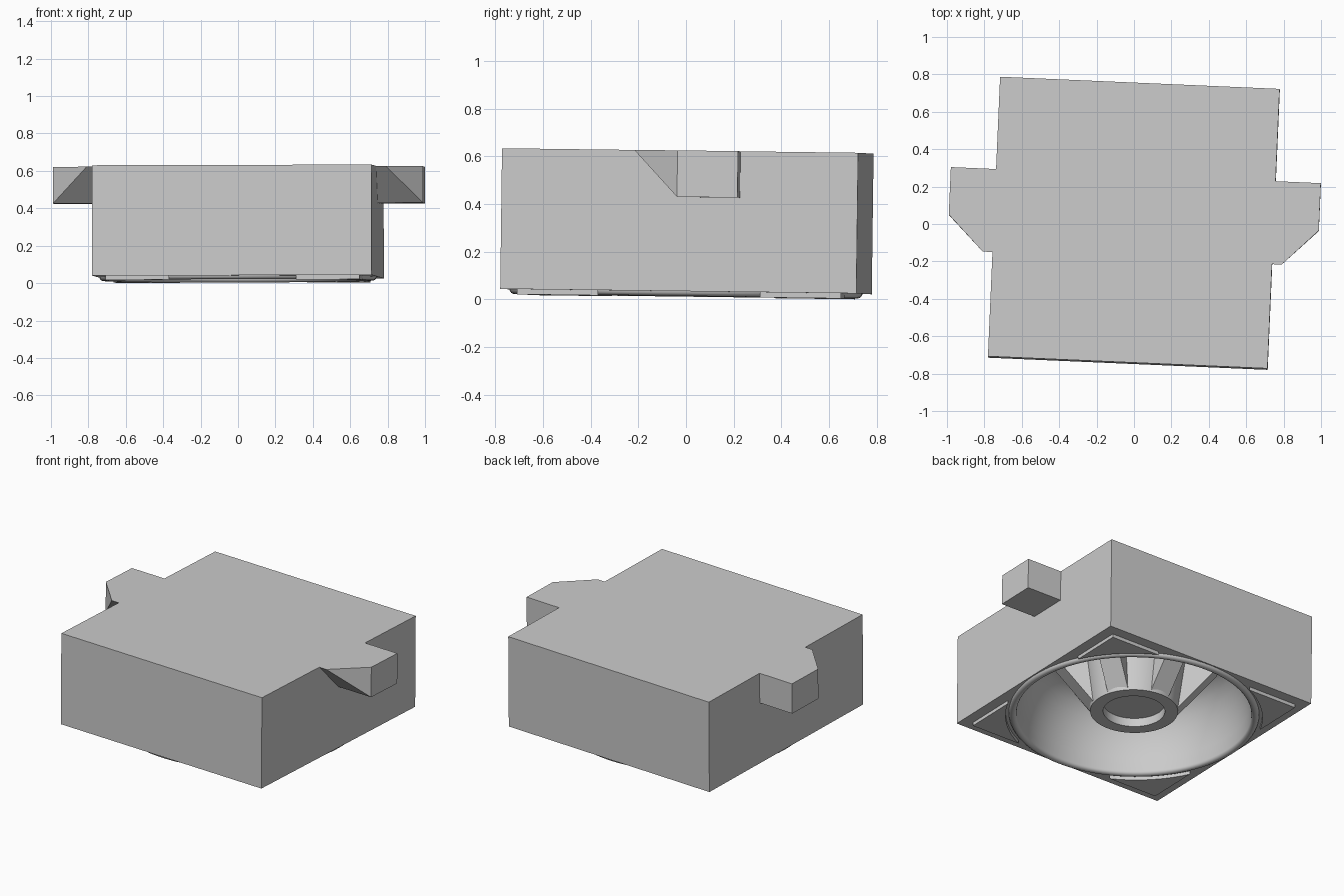
import bpy, bmesh
from math import cos, sin, pi, radians
from mathutils import Matrix

if "Cube" in bpy.data.objects:
    bpy.data.objects.remove(bpy.data.objects["Cube"])

HALF, HEIGHT, SEG = 0.748, 0.59, 96

# Slight lean and turn shared by every part
POSE = (Matrix.Translation((0, 0, 0.0325)) @ Matrix.Rotation(-0.0128, 4, 'X')
        @ Matrix.Rotation(-0.002, 4, 'Y') @ Matrix.Rotation(radians(-2.49), 4, 'Z'))

grey = bpy.data.materials.new("plain_grey")
grey.use_nodes = True
GREY = (0.6, 0.6, 0.6, 1)
grey.diffuse_color = GREY
grey.node_tree.nodes["Principled BSDF"].inputs["Base Color"].default_value = GREY


def finish(name, bm, local=Matrix()):
    bmesh.ops.recalc_face_normals(bm, faces=bm.faces)
    mesh = bpy.data.meshes.new(name)
    bm.to_mesh(mesh)
    bm.free()
    mesh.transform(POSE @ local)
    mesh.materials.append(grey)
    obj = bpy.data.objects.new(name, mesh)
    bpy.context.collection.objects.link(obj)
    return obj


def prism(name, outline, offset, local=Matrix()):
    """Extrude a flat outline along an offset."""
    bm = bmesh.new()
    face = bm.faces.new([bm.verts.new(p) for p in outline])
    new = bmesh.ops.extrude_face_region(bm, geom=[face])["geom"]
    bmesh.ops.translate(bm, vec=offset,
                        verts=[v for v in new if isinstance(v, bmesh.types.BMVert)])
    return finish(name, bm, local)


# Housing: square outside, turned lip, bowl, hub and hub socket inside
bowl = [(0.695 - 0.22 * (1 - cos(t * pi / 16)), 0.42 * sin(t * pi / 16)) for t in range(9)]
lip = [(0.73 + 0.0, 0.0)]
lip = [(0.718 + 0.023 * cos(t * pi / 8), -0.02 * sin(t * pi / 8)) for t in range(8)]
hub = [(0.31, 0.42), (0.26, 0.015), (0.183, 0.015), (0.183, 0.07)]
rings = [(None, HEIGHT), (None, 0)] + lip + bowl + hub

bm = bmesh.new()
loops = []
for r, z in rings:
    loop = []
    for i in range(SEG):
        c, s = cos(2 * pi * i / SEG), sin(2 * pi * i / SEG)
        rad = r or HALF / max(abs(c), abs(s))
        loop.append(bm.verts.new((rad * c, rad * s, z)))
    loops.append(loop)
for a, b in zip(loops, loops[1:]):
    for i in range(SEG):
        j = (i + 1) % SEG
        bm.faces.new((a[i], a[j], b[j], b[i]))
bm.faces.new(loops[0])
bm.faces.new(loops[-1])
housing = finish("housing", bm)
bpy.context.view_layer.objects.active = housing
housing.select_set(True)
bpy.ops.object.shade_smooth_by_angle(angle=radians(30))

# Six sloping ribs bracing the hub
for k in range(6):
    side = [(0.2, 0.03), (0.255, 0.03), (0.5, 0.33), (0.5, 0.43), (0.2, 0.43)]
    prism("hub_rib", [(r, -0.065, z) for r, z in side], (0, 0.13, 0),
          Matrix.Rotation(radians(30 + 60 * k), 4, 'Z'))

# Raised corner feet with a concave edge following the lip
IN, OUT = 0.34, 0.68
RAD = (IN ** 2 + OUT ** 2) ** 0.5
for k in range(4):
    arc = [radians(63.43 - 36.86 * t / 10) for t in range(11)]
    outline = [(OUT, OUT, 0)] + [(RAD * cos(a), RAD * sin(a), 0) for a in arc]
    prism("corner_foot", outline, (0, 0, -0.022), Matrix.Rotation(k * pi / 2, 4, 'Z'))

# Side lugs: a block with a chamfered, sloping front
for side, name in ((1, "left_lug"), (-1, "right_lug")):
    low, x0, x1, back, front = 0.395, 0.74, 0.99, 0.254, -0.19
    bm = bmesh.new()
    pts = [(x0, back, low), (x1, back, low), (x1, 0, low), (x0, 0, low),
           (x0, back, HEIGHT), (x1, back, HEIGHT), (x1, 0, HEIGHT),
           (0.8, front, HEIGHT), (x0, front, HEIGHT)]
    v = [bm.verts.new((side * x, y, z)) for x, y, z in pts]
    for f in ("0123", "45678", "0154", "1265", "276", "2387", "0483"):
        bm.faces.new([v[int(i)] for i in f])
    finish(name, bm)
